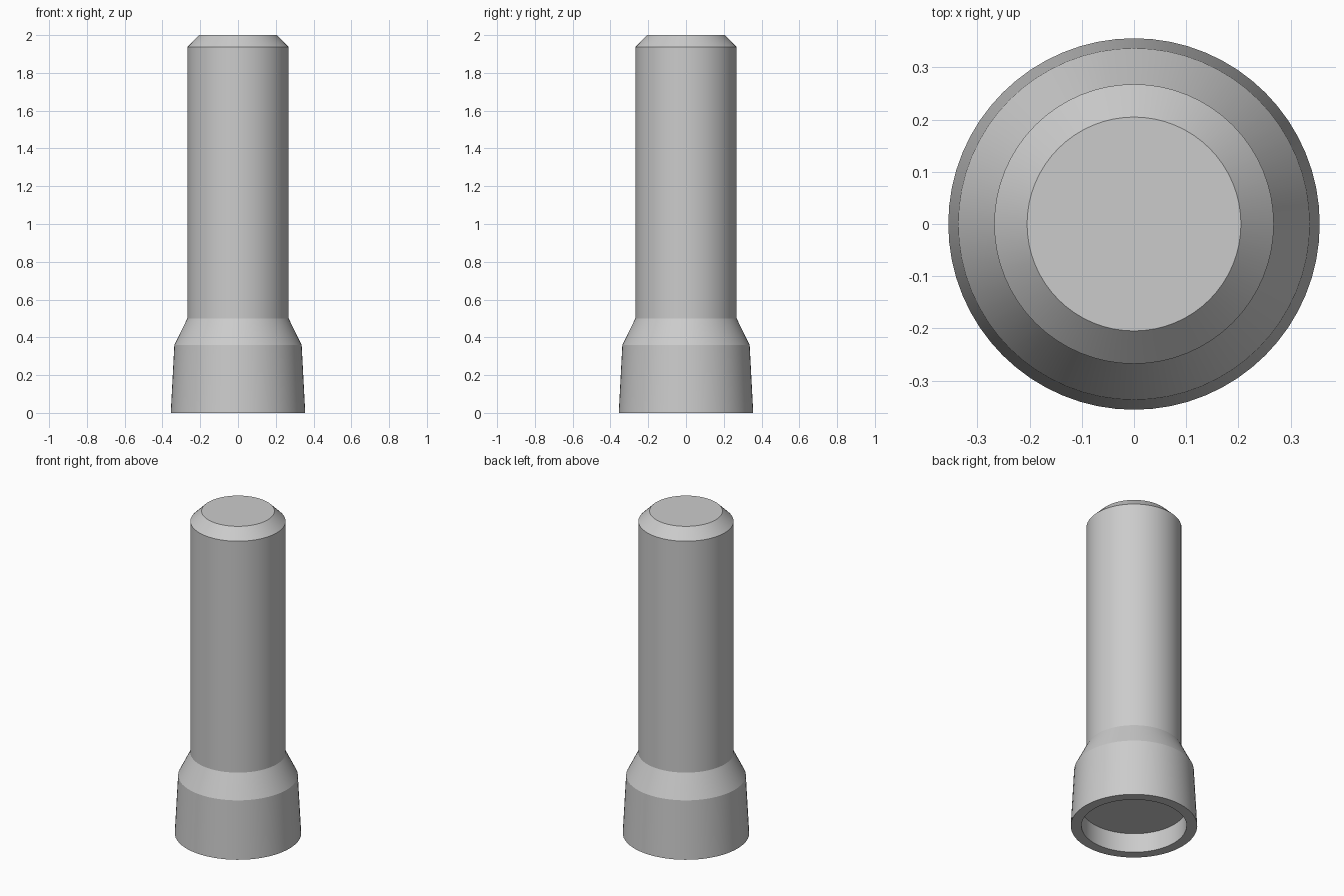
import bpy, bmesh, math

if "Cube" in bpy.data.objects:
    bpy.data.objects.remove(bpy.data.objects["Cube"])

SIDES = 64


def lathe(name, profile):
    """Spin a (radius, z) profile around the z axis."""
    bm = bmesh.new()
    verts = [bm.verts.new((r, 0, z)) for r, z in profile]
    edges = [bm.edges.new(pair) for pair in zip(verts, verts[1:])]
    bmesh.ops.spin(bm, geom=verts + edges, cent=(0, 0, 0), axis=(0, 0, 1),
                   angle=math.tau, steps=SIDES)
    bmesh.ops.remove_doubles(bm, verts=bm.verts, dist=1e-4)
    bmesh.ops.recalc_face_normals(bm, faces=bm.faces)
    mesh = bpy.data.meshes.new(name)
    bm.to_mesh(mesh)
    bm.free()
    obj = bpy.data.objects.new(name, mesh)
    bpy.context.collection.objects.link(obj)
    bpy.ops.object.select_all(action='DESELECT')
    obj.select_set(True)
    bpy.context.view_layer.objects.active = obj
    bpy.ops.object.shade_smooth_by_angle(angle=math.radians(15))
    return obj


# Closed housing: recess floor, recess wall, rim, flared head, shoulder,
# straight barrel and chamfered end cap
lathe("torch_housing", [
    (0, 0.12), (0.296, 0.12), (0.296, 0), (0.356, 0), (0.337, 0.36),
    (0.268, 0.50), (0.268, 1.937), (0.205, 2.0), (0, 2.0),
])
